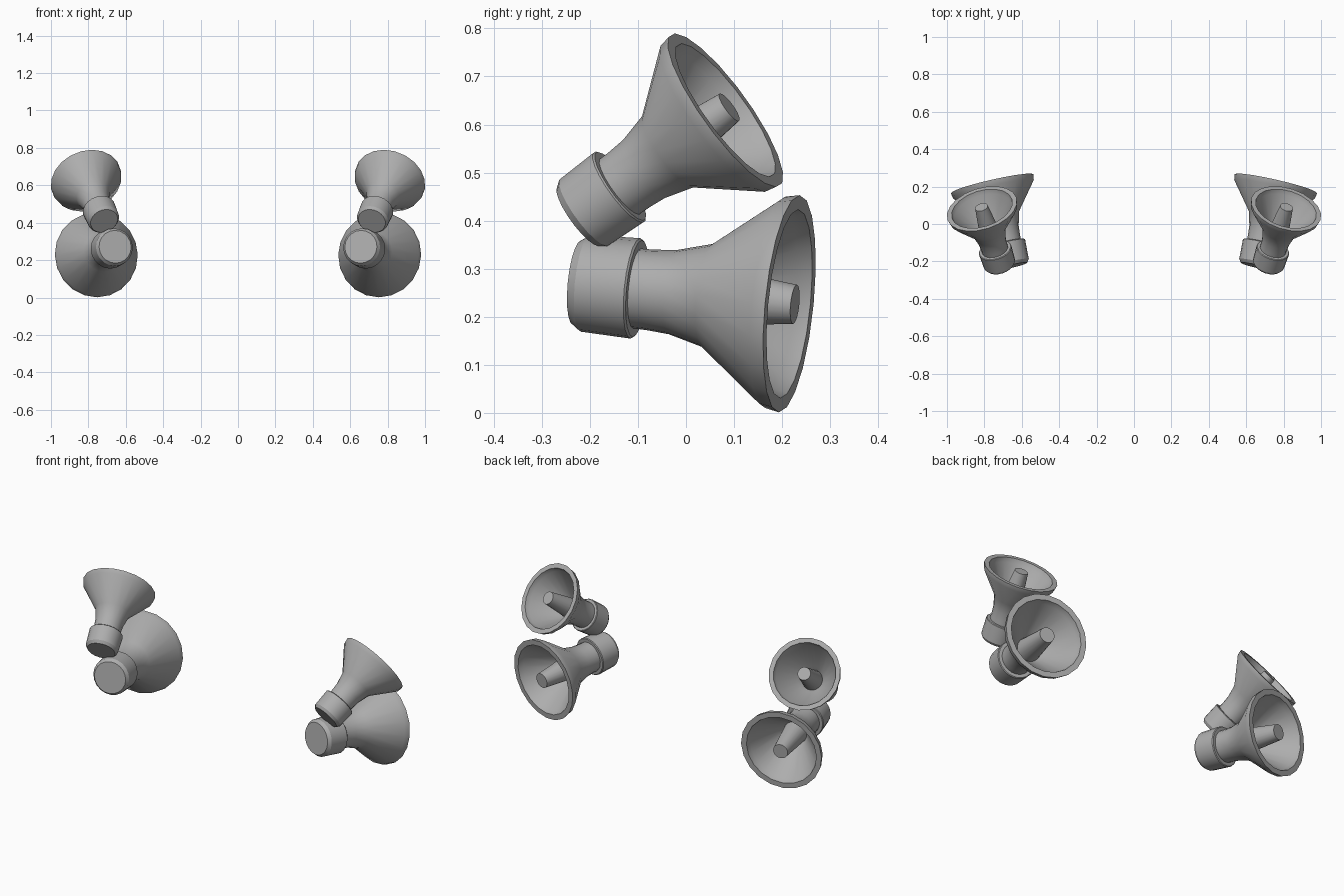
import bpy, bmesh, math
from mathutils import Vector, Matrix

if "Cube" in bpy.data.objects:
    bpy.data.objects.remove(bpy.data.objects["Cube"])

SIDES = 20

grey = bpy.data.materials.new("mid_grey")
grey.diffuse_color = (0.42, 0.42, 0.42, 1)
grey.use_nodes = True
grey.node_tree.nodes["Principled BSDF"].inputs["Base Color"].default_value = grey.diffuse_color

# Profiles as (radius, distance along axis), mouth plane at 0, unit = large horn
HORN = [(0.0, -0.36), (0.083, -0.36), (0.084, -0.30), (0.088, -0.25),
        (0.108, -0.175), (0.221, -0.03), (0.227, 0.0), (0.197, 0.0),
        (0.188, -0.03), (0.085, -0.165), (0.06, -0.20), (0.0, -0.20)]
CAP = [(0.0, -0.455), (0.088, -0.455), (0.101, -0.437), (0.105, -0.33),
       (0.101, -0.326), (0.0, -0.326)]
PEG = [(0.066, -0.21), (0.041, 0.012), (0.0, 0.012)]


def lathe(name, profile, matrix):
    """Spin a profile round its local z axis, place it and mirror it in x."""
    bm = bmesh.new()
    rings = []
    for r, t in profile:
        if r == 0:
            rings.append([bm.verts.new((0, 0, t))])
        else:
            rings.append([bm.verts.new((r * math.cos(a), r * math.sin(a), t))
                          for a in (2 * math.pi * i / SIDES for i in range(SIDES))])
    for a, b in zip(rings, rings[1:]):
        for i in range(SIDES):
            j = (i + 1) % SIDES
            if len(a) == 1:
                bm.faces.new((a[0], b[j], b[i]))
            elif len(b) == 1:
                bm.faces.new((a[i], a[j], b[0]))
            else:
                bm.faces.new((a[i], a[j], b[j], b[i]))
    bm.transform(matrix)
    me = bpy.data.meshes.new(name)
    bm.to_mesh(me)
    bm.free()
    me.materials.append(grey)
    ob = bpy.data.objects.new(name, me)
    bpy.context.collection.objects.link(ob)
    bpy.ops.object.select_all(action='DESELECT')
    ob.select_set(True)
    bpy.context.view_layer.objects.active = ob
    bpy.ops.object.shade_smooth_by_angle(angle=math.radians(30))
    ob.modifiers.new("Mirror", 'MIRROR').use_mirror_merge = False


def loudspeaker(prefix, mouth, axis, size):
    """Flared horn, rear driver cap and central peg."""
    rot = Vector(axis).to_track_quat('Z', 'Y').to_matrix().to_4x4()
    m = Matrix.Translation(mouth) @ rot @ Matrix.Scale(size, 4)
    lathe(prefix + "_horn", HORN, m)
    lathe(prefix + "_driver_cap", CAP, m)
    lathe(prefix + "_centre_peg", PEG, m)


loudspeaker("lower", (0.758, 0.215, 0.227), (0.222, 0.970, -0.097), 1.0)
loudspeaker("upper", (0.813, 0.082, 0.63), (0.25, 0.784, 0.568), 0.855)
